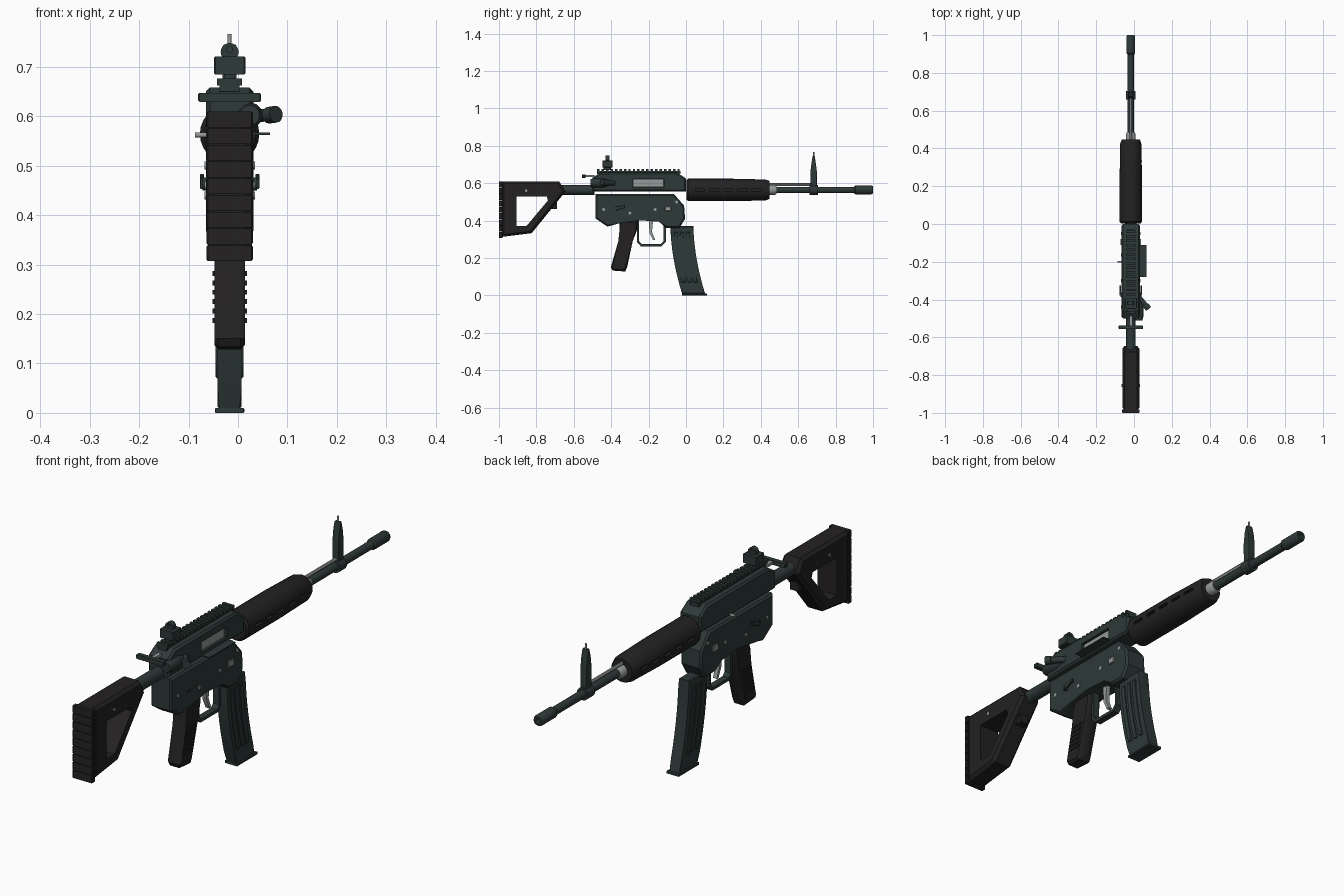
import bpy, bmesh, math
from mathutils import Matrix, Vector

if "Cube" in bpy.data.objects:
    bpy.data.objects.remove(bpy.data.objects["Cube"])

CX = -0.017          # centre plane
BORE = 0.564         # barrel height


def material(name, rgb):
    m = bpy.data.materials.new(name)
    m.diffuse_color = (*rgb, 1)
    m.use_nodes = True
    m.node_tree.nodes["Principled BSDF"].inputs["Base Color"].default_value = m.diffuse_color
    return m


GREEN = material("dark green metal", (0.026, 0.041, 0.039))
BLACK = material("black polymer", (0.017, 0.0155, 0.0155))
STEEL = material("bare steel", (0.30, 0.32, 0.32))


def finish(bm, name, mat):
    bmesh.ops.recalc_face_normals(bm, faces=bm.faces[:])
    me = bpy.data.meshes.new(name)
    bm.to_mesh(me)
    bm.free()
    ob = bpy.data.objects.new(name, me)
    bpy.context.collection.objects.link(ob)
    me.materials.append(mat)
    return ob


def prism(name, pts, half, mat, bevel=0.0, x=CX):
    """Side outline (y, z) extruded across x, with chamfered flank edges."""
    bm = bmesh.new()
    sides = [[bm.verts.new((x + s * half, y, z)) for y, z in pts] for s in (-1, 1)]
    flanks = [bm.faces.new(s) for s in sides]
    n = len(pts)
    for i in range(n):
        j = (i + 1) % n
        bm.faces.new((sides[0][i], sides[0][j], sides[1][j], sides[1][i]))
    if bevel:
        edges = [e for f in flanks for e in f.edges]
        bmesh.ops.bevel(bm, geom=edges, offset=bevel, segments=1, affect='EDGES')
    return finish(bm, name, mat)


def box(name, x, y, z, mat, bevel=0.0):
    """Box from (min, max) pairs."""
    pts = [(y[0], z[0]), (y[1], z[0]), (y[1], z[1]), (y[0], z[1])]
    return prism(name, pts, (x[1] - x[0]) / 2, mat, bevel, (x[0] + x[1]) / 2)


def lathe(name, prof, z, mat, segs=24, x=CX):
    """Profile of (y, radius) turned about a lengthwise axis."""
    bm = bmesh.new()
    rings = [[bm.verts.new((x + r * math.cos(a), y, z + r * math.sin(a)))
              for a in (2 * math.pi * k / segs for k in range(segs))] for y, r in prof]
    for a, b in zip(rings, rings[1:]):
        for k in range(segs):
            j = (k + 1) % segs
            bm.faces.new((a[k], a[j], b[j], b[k]))
    bm.faces.new(rings[0])
    bm.faces.new(rings[-1])
    return finish(bm, name, mat)


def rod(name, a, b, r, mat, segs=14):
    """Cylinder between two points."""
    a, b = Vector(a), Vector(b)
    bm = bmesh.new()
    rot = (b - a).to_track_quat('Z', 'Y').to_matrix().to_4x4()
    bmesh.ops.create_cone(bm, cap_ends=True, segments=segs, radius1=r, radius2=r,
                          depth=(b - a).length, matrix=Matrix.Translation((a + b) / 2) @ rot)
    return finish(bm, name, mat)


def cut(ob, cutter):
    mod = ob.modifiers.new("cut", 'BOOLEAN')
    mod.operation, mod.solver, mod.object = 'DIFFERENCE', 'EXACT', cutter
    cutter.hide_render = True
    bpy.context.view_layer.objects.active = ob
    bpy.ops.object.modifier_apply(modifier=mod.name)
    bpy.data.objects.remove(cutter)


# Stock with triangular opening and ribbed butt pad
stock = prism("stock", [(-.985, .61), (-.985, .313), (-.825, .333), (-.645, .555), (-.678, .61)],
              .045, BLACK, .012)
cut(stock, prism("stock_cutter", [(-.905, .53), (-.905, .372), (-.852, .372), (-.738, .508), (-.745, .53)],
                 .2, BLACK))
for i in range(9):
    z = .307 + i * .0338
    box("butt_pad_rib", (CX - .047, CX + .047), (-1.0, -.982), (z, z + .032), BLACK, .003)
rod("stock_pin", (CX - .048, -.855, .56), (CX + .048, -.855, .56), .007, STEEL)
box("stock_latch", (CX - .02, CX + .02), (-.72, -.69), (.462, .50), BLACK)
lathe("buffer_tube", [(-.70, .026), (-.49, .026)], BORE, GREEN)

# Upper receiver with ejection port, bolt and open port door
upper = prism("upper_receiver", [(-.5, .556), (0, .556), (0, .625), (-.05, .658), (-.455, .658), (-.5, .63)],
              .048, GREEN, .008)
cut(upper, box("port_cutter", (.015, .1), (-.285, -.118), (.58, .623), GREEN))
box("bolt", (.012, .022), (-.28, -.122), (.582, .62), STEEL)
box("port_door", (.028, .065), (-.28, -.11), (.562, .567), GREEN)
lathe("forward_nub", [(-.51, .02), (-.49, .026), (-.44, .026), (-.40, .012)], .602, GREEN, 12, .024)
rod("forward_assist", (.025, -.385, .60), (.07, -.44, .603), .013, GREEN)
rod("forward_assist_cap", (.062, -.430, .602), (.077, -.449, .604), .017, GREEN)

# Toothed top rail
box("rail_base", (CX - .020, CX + .020), (-.475, -.03), (.65, .665), GREEN)
for i in range(19):
    y = -.475 + i * .0238
    box("rail_tooth", (CX - .025, CX + .025), (y, y + .013), (.662, .676), GREEN)

# Rear sight
box("rear_sight_post", (CX - .011, CX + .011), (-.44, -.40), (.67, .69), GREEN)
box("rear_sight_body", (CX - .032, CX + .032), (-.447, -.393), (.684, .721), GREEN, .003)
ring = lathe("rear_sight_ring", [(-.43, .018), (-.408, .018)], .730, GREEN)
cut(ring, rod("sight_cutter", (CX, -.5, .735), (CX, -.3, .735), .006, GREEN))

# Charging handle
box("charging_rod", (CX - .008, CX + .008), (-.55, -.49), (.632, .644), STEEL)
box("charging_handle", (CX - .064, CX + .064), (-.557, -.538), (.629, .647), GREEN, .003)

# Lower receiver
prism("lower_receiver", [(-.485, .543), (-.485, .412), (-.42, .368), (-.36, .385), (-.25, .402),
                         (-.14, .402), (-.105, .36), (-.035, .36), (-.005, .41), (-.01, .48), (-.065, .543)],
      .048, GREEN, .008)
for s in (-1, 1):
    side = CX + s * .047
    out = CX + s * .055
    rod("selector_hub", (side, -.375, .463), (out, -.375, .463), .013, GREEN)
    prism("selector_lever", [(-.378, .453), (-.325, .47), (-.328, .483), (-.378, .474)], .004, GREEN,
          .001, CX + s * .056)
    for y, z in ((-.44, .46), (-.165, .46), (-.30, .44), (-.05, .50)):
        rod("receiver_pin", (side, y, z), (CX + s * .051, y, z), .008, STEEL)
    box("magazine_release", sorted((side, out)), (-.112, -.08), (.452, .476), STEEL, .002)
rod("bolt_catch_pin", (CX - .07, -.2, .562), (CX - .04, -.2, .562), .005, STEEL)

# Pistol grip with side ridges
prism("grip", [(-.355, .40), (-.26, .40), (-.258, .36), (-.285, .29), (-.315, .15), (-.325, .128),
               (-.393, .133), (-.402, .15), (-.362, .29), (-.345, .36)], .031, BLACK, .009)
for i in range(6):
    z = .182 + i * .019
    y = -.357 + (z - .14) * .2
    for s in (-1, 1):
        box("grip_ridge", sorted((CX + s * .028, CX + s * .035)), (y - .026, y + .026), (z, z + .01), BLACK)

# Trigger guard, a strip bent from a path, and trigger
path = [(-.262, .41), (-.262, .285), (-.242, .263), (-.13, .263), (-.108, .285), (-.108, .38)]
inner = [(-.25, .41), (-.25, .29), (-.237, .275), (-.135, .275), (-.12, .29), (-.12, .38)]
prism("trigger_guard", path + inner[::-1], .014, GREEN)
prism("trigger", [(-.20, .41), (-.175, .41), (-.182, .34), (-.165, .297), (-.176, .295), (-.195, .335)],
      .009, STEEL)


# Curved magazine with raised ribs and floor plate
def mag_strip(y0, y1, z0, z1, steps=8):
    zs = [z0 + (z1 - z0) * i / steps for i in range(steps + 1)]
    bend = lambda z: .065 * ((.37 - z) / .37) ** 1.8
    return [(y0 + bend(z), z) for z in zs] + [(y1 + bend(z), z) for z in reversed(zs)]


prism("magazine", mag_strip(-.083, .04, .008, .37), .024, GREEN, .004)
for y in (-.066, -.034, -.002):
    prism("magazine_rib", mag_strip(y, y + .02, .07, .34), .028, GREEN, .003)
box("magazine_floor", (CX - .030, CX + .030), (-.022, .112), (0, .010), GREEN, .002)

# Handguard with vent slots
guard = lathe("handguard", [(.003, .052), (.012, .06), (.25, .06), (.425, .056), (.447, .048)],
              BORE, BLACK, 28)
for i in range(5):
    y = .05 + i * .076
    cut(guard, box("vent_cutter", (CX + .046, .1), (y, y + .05), (.559, .571), BLACK))
    cut(guard, box("vent_cutter", (-.2, CX - .046), (y, y + .05), (.559, .571), BLACK))

# Barrel, gas tube and muzzle
lathe("barrel_collar", [(.44, .026), (.475, .026), (.485, .021)], BORE, STEEL)
lathe("barrel", [(.44, .017), (.93, .017)], BORE, GREEN)
lathe("gas_tube", [(.44, .007), (.68, .007)], .593, STEEL, 12)
muzzle = lathe("muzzle_brake", [(.898, .018), (.905, .023), (.993, .023), (1.0, .019)], BORE, GREEN)
cut(muzzle, rod("bore_cutter", (CX, .96, BORE), (CX, 1.1, BORE), .010, GREEN))

# Front sight
lathe("front_sight_clamp", [(.66, .026), (.705, .026)], BORE, GREEN)
prism("front_sight_tower", [(.665, .575), (.70, .575), (.70, .66), (.693, .715), (.688, .745),
                            (.677, .745), (.672, .715), (.665, .66)], .014, GREEN, .003)
rod("front_sight_pin", (CX, .683, .74), (CX, .683, .766), .004, STEEL)

# Smooth round parts, keep hard edges
bpy.ops.object.select_all(action='SELECT')
bpy.context.view_layer.objects.active = stock
bpy.ops.object.shade_smooth_by_angle(angle=math.radians(30))
